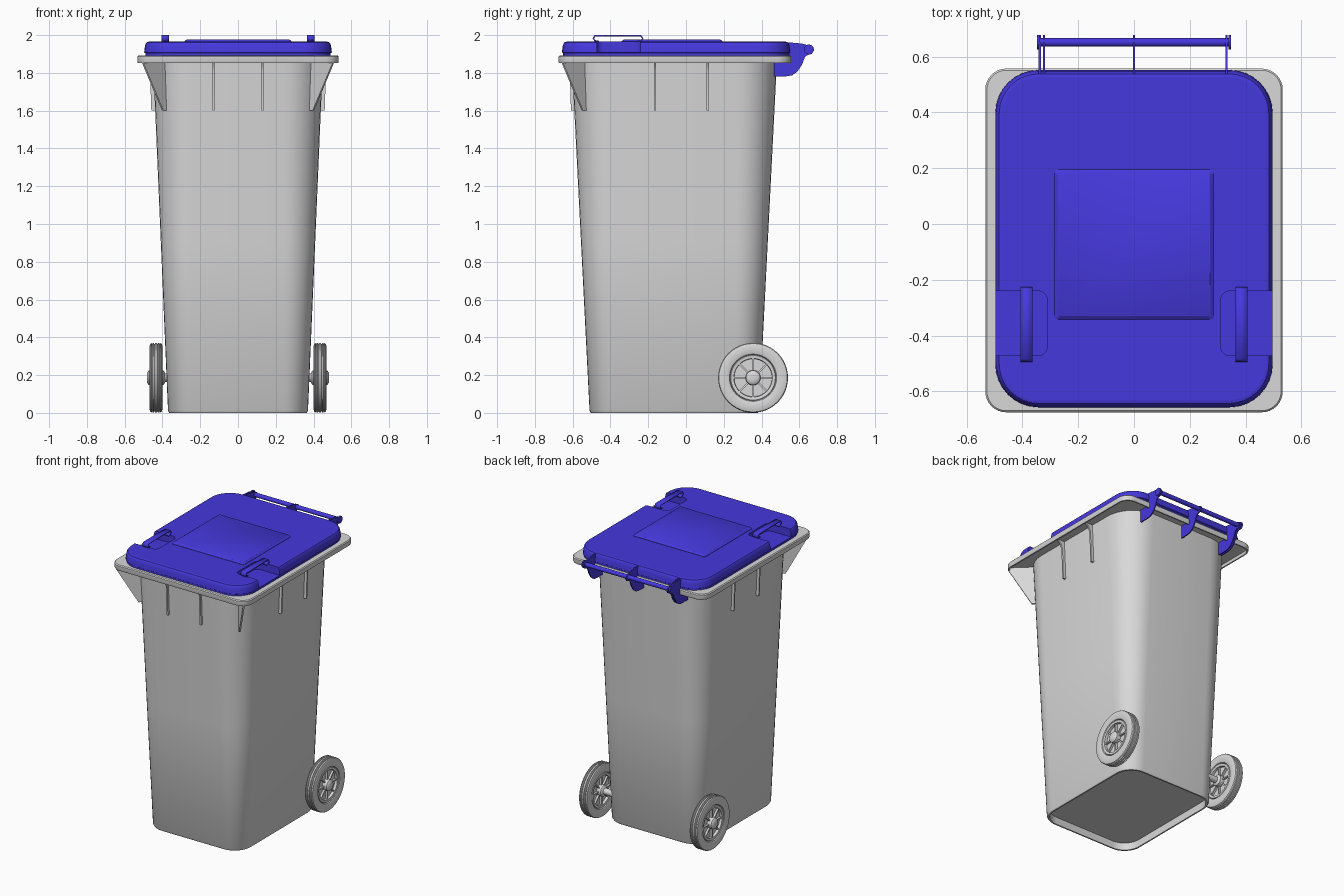
import bpy, bmesh, math
from mathutils import Vector, Matrix

cube = bpy.data.objects.get("Cube")
if cube:
    bpy.data.objects.remove(cube, do_unlink=True)


def material(name, rgb):
    m = bpy.data.materials.new(name)
    m.use_nodes = True
    m.diffuse_color = (*rgb, 1)
    bsdf = next(n for n in m.node_tree.nodes if n.type == 'BSDF_PRINCIPLED')
    bsdf.inputs["Base Color"].default_value = (*rgb, 1)
    return m


GREY = material("light grey plastic", (0.69, 0.69, 0.69))
BLUE = material("violet blue plastic", (0.06, 0.04, 0.72))


def shade(ob, angle):
    bpy.ops.object.select_all(action='DESELECT')
    ob.select_set(True)
    bpy.context.view_layer.objects.active = ob
    bpy.ops.object.shade_smooth_by_angle(angle=math.radians(angle))


def finish(name, bm, mat, angle=35):
    bmesh.ops.recalc_face_normals(bm, faces=bm.faces)
    me = bpy.data.meshes.new(name)
    bm.to_mesh(me)
    bm.free()
    me.materials.append(mat)
    ob = bpy.data.objects.new(name, me)
    bpy.context.collection.objects.link(ob)
    shade(ob, angle)
    return ob


def loft(name, rings, mat):
    """Skin a list of equal point rings and cap both ends."""
    bm = bmesh.new()
    loops = [[bm.verts.new(p) for p in ring] for ring in rings]
    n = len(loops[0])
    for a, b in zip(loops, loops[1:]):
        for i in range(n):
            j = (i + 1) % n
            bm.faces.new((a[i], a[j], b[j], b[i]))
    bm.faces.new(loops[0])
    bm.faces.new(loops[-1])
    return finish(name, bm, mat)


def rounded(x0, x1, y0, y1, r, z, seg=8):
    """Rounded rectangle ring at height z."""
    pts = []
    corners = [(x1 - r, y1 - r), (x0 + r, y1 - r), (x0 + r, y0 + r), (x1 - r, y0 + r)]
    for k, (cx, cy) in enumerate(corners):
        for i in range(seg + 1):
            a = math.pi / 2 * (k + i / seg)
            pts.append(Vector((cx + r * math.cos(a), cy + r * math.sin(a), z)))
    return pts


def lathe_x(name, profile, centre, mat, n=48):
    """Turn (offset, radius) pairs about an axis along x."""
    c = Vector(centre)
    rings = [[c + Vector((x, r * math.cos(2 * math.pi * i / n), r * math.sin(2 * math.pi * i / n)))
              for i in range(n)] for x, r in profile]
    return loft(name, rings, mat)


def plate(name, pts, origin, direction, thick, mat):
    """Upright flat plate: pts are (distance along direction, z)."""
    d = Vector((*direction, 0)).normalized()
    side = Vector((-d.y, d.x, 0)) * thick / 2
    o = Vector((*origin, 0))
    mid = [o + d * u + Vector((0, 0, z)) for u, z in pts]
    return loft(name, [[p - side for p in mid], [p + side for p in mid]], mat)


# Hollow tapered body with a recessed base
def body_ring(z, inset=0.0):
    t = z / 1.87
    return rounded(-0.37 - 0.08 * t + inset, 0.37 + 0.08 * t - inset,
                   -0.51 - 0.095 * t + inset, 0.387 + 0.095 * t - inset,
                   0.125 + 0.085 * t - inset / 2, z)


def rim_ring(z, inset=0.0):
    return rounded(-0.533 + inset, 0.533 - inset, -0.675 + inset, 0.557 - inset, 0.075 - inset, z)


loft("bin_body", [
    body_ring(0.05, 0.02), body_ring(0.0, 0.016), body_ring(0.0, 0.006), body_ring(0.012),
    body_ring(0.9), body_ring(1.87),
    rim_ring(1.872, 0.015), rim_ring(1.852, 0.012), rim_ring(1.852, 0.003),
    rim_ring(1.858), rim_ring(1.886), rim_ring(1.892, 0.006),
    body_ring(1.892, 0.015), body_ring(0.07, 0.015)], GREY)

# Thin ribs under the rim
rib = [(-0.03, 1.876), (0.066, 1.876), (0.04, 1.848), (0.026, 1.81), (0.019, 1.6), (-0.03, 1.6)]
for s in (-1, 1):
    plate("front_rib", rib, (0.13 * s, -0.59), (0, -1), 0.011, GREY)
    for y in (-0.165, 0.115):
        plate("side_rib", rib, (0.44 * s, y), (s, 0), 0.011, GREY)
    plate("corner_gusset", [(-0.06, 1.876), (0.16, 1.876), (0.16, 1.85), (0.012, 1.6), (-0.06, 1.6)],
          (0.39 * s, -0.54), (s, -1), 0.011, GREY)


# Lid with a grip pocket cut into each side
def lid_ring(z, inset):
    return rounded(-0.497 + inset, 0.497 - inset, -0.657 + inset, 0.552 - inset, 0.155 - inset, z)


lid = loft("lid", [lid_ring(1.885, 0.006), lid_ring(1.904, 0.006), lid_ring(1.908, 0.0),
                   lid_ring(1.94, 0.004), lid_ring(1.954, 0.008), lid_ring(1.962, 0.014),
                   lid_ring(1.965, 0.024), lid_ring(1.965, 0.028)], BLUE)
for s in (-1, 1):
    xa, xb = sorted((0.31 * s, 0.6 * s))
    cutter = loft("pocket_cutter", [rounded(xa, xb, -0.472, -0.24, 0.035, z) for z in (1.91, 2.1)], BLUE)
    cutter.hide_render = True
    cut = lid.modifiers.new("pocket", 'BOOLEAN')
    cut.operation = 'DIFFERENCE'
    cut.solver = 'EXACT'
    cut.object = cutter
    bpy.context.view_layer.objects.active = lid
    bpy.ops.object.modifier_apply(modifier=cut.name)
    bpy.data.objects.remove(cutter, do_unlink=True)
shade(lid, 30)

# Raised panel on the lid
loft("lid_panel", [rounded(-0.285 + i, 0.285 - i, -0.342 + i, 0.195 - i, 0.014 - i / 2, z)
                   for z, i in ((1.96, 0), (1.967, 0), (1.976, 0.012))], BLUE)

# Strap handles bridging the pockets
strap = [(-0.462, 1.966), (-0.482, 1.97), (-0.491, 1.983), (-0.482, 1.996),
         (-0.239, 1.996), (-0.229, 1.983), (-0.236, 1.97), (-0.256, 1.966)]
for s in (-1, 1):
    bm = bmesh.new()
    rows = [[bm.verts.new((0.385 * s + dx, y, z)) for y, z in strap] for dx in (-0.021, 0.021)]
    for i in range(len(strap) - 1):
        bm.faces.new((rows[0][i], rows[0][i + 1], rows[1][i + 1], rows[1][i]))
    ob = finish("strap_handle", bm, BLUE, 50)
    mod = ob.modifiers.new("thickness", 'SOLIDIFY')
    mod.thickness = 0.008
    mod.offset = 0

# Hinge brackets and rear bar
bracket = [(0.467, 1.782), (0.53, 1.782), (0.562, 1.787), (0.59, 1.807), (0.615, 1.845), (0.63, 1.885),
           (0.645, 1.895), (0.665, 1.9), (0.677, 1.918), (0.67, 1.936), (0.65, 1.945), (0.615, 1.955),
           (0.54, 1.962), (0.467, 1.9)]
for x in (-0.338, -0.323, 0, 0.332):
    plate("hinge_bracket", bracket, (x, 0), (0, 1), 0.008, BLUE)
lathe_x("hinge_bar", [(-0.345, 0.015), (0.345, 0.015)], (0, 0.651, 1.924), BLUE, 20)
for s in (-1, 1):
    lathe_x("hinge_bar_end", [(-0.004, 0.026), (0.004, 0.026)], (0.343 * s, 0.651, 1.924), BLUE, 20)

# Wheels: grooved flat-sided tyre, recessed web, hub and spokes
half = [(0.049, 0.012), (0.047, 0.028), (0.038, 0.038), (0.008, 0.04), (0.008, 0.1), (0.026, 0.102),
        (0.028, 0.118), (0.022, 0.121), (0.03, 0.125), (0.034, 0.135), (0.034, 0.168), (0.03, 0.181),
        (0.024, 0.185), (0.022, 0.179), (0.019, 0.179), (0.017, 0.185),
        (0.012, 0.185), (0.01, 0.179), (0.007, 0.179), (0.005, 0.185)]
profile = half + [(-x, r) for x, r in reversed(half)]
for s in (-1, 1):
    c = Vector((0.434 * s, 0.355, 0.186))
    lathe_x("wheel", profile, c, GREY)
    bm = bmesh.new()
    for k in range(8):
        m = (Matrix.Translation(c) @ Matrix.Rotation(k * math.pi / 4, 4, 'X')
             @ Matrix.Translation((0, 0, 0.068)) @ Matrix.Diagonal((0.044, 0.009, 0.074, 1)))
        bmesh.ops.create_cube(bm, size=1, matrix=m)
    finish("wheel_spokes", bm, GREY)
lathe_x("axle", [(-0.43, 0.022), (0.43, 0.022)], (0, 0.355, 0.186), GREY, 24)
